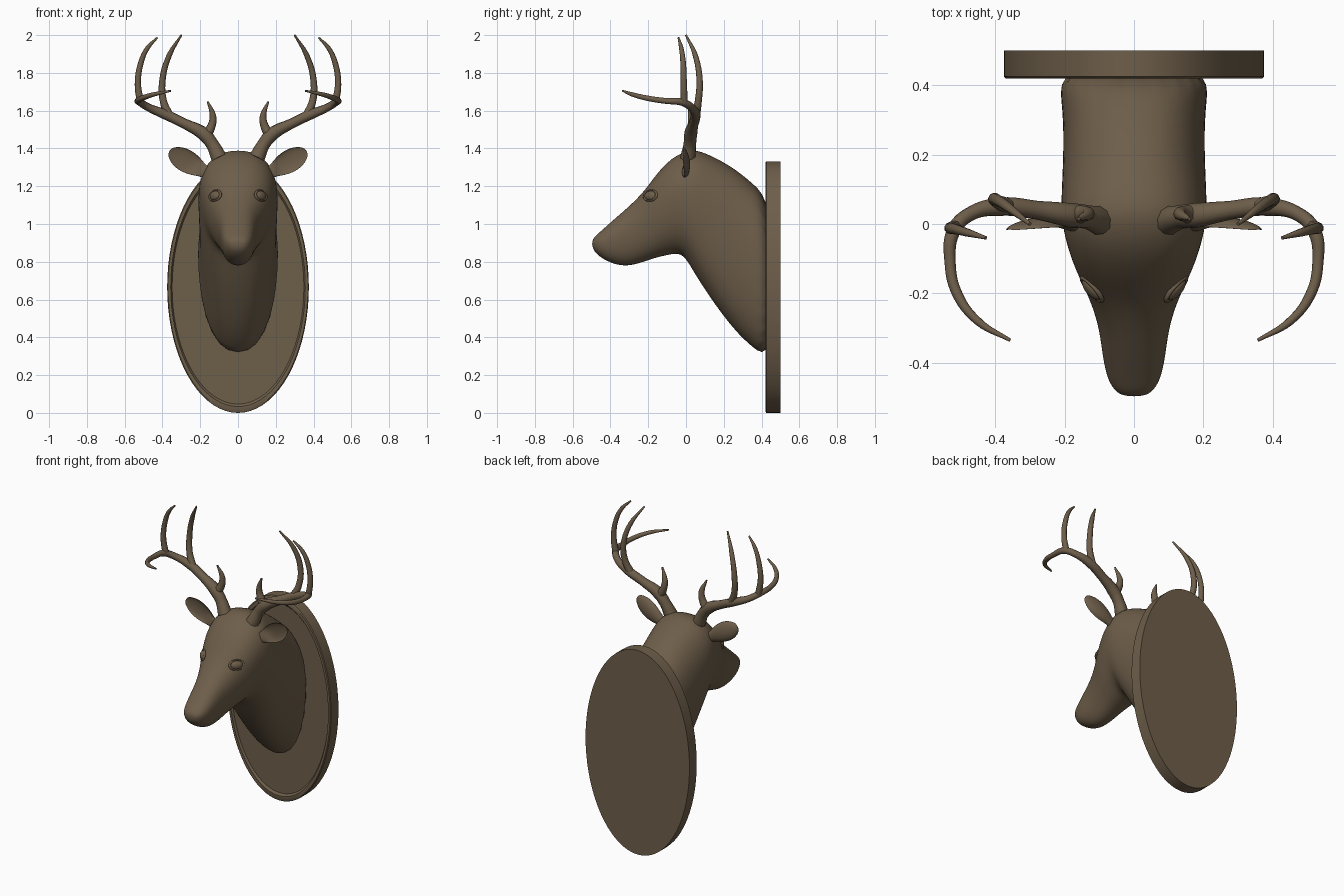
import bpy, bmesh, math
from mathutils import Vector

if "Cube" in bpy.data.objects:
    bpy.data.objects.remove(bpy.data.objects["Cube"])

brown = bpy.data.materials.new("dark brown")
brown.diffuse_color = (0.155, 0.112, 0.068, 1)
brown.use_nodes = True
brown.node_tree.nodes["Principled BSDF"].inputs["Base Color"].default_value = brown.diffuse_color


def finish(ob, angle=50):
    if not ob.data.materials:
        ob.data.materials.append(brown)
    bpy.ops.object.select_all(action='DESELECT')
    ob.select_set(True)
    bpy.context.view_layer.objects.active = ob
    bpy.ops.object.shade_smooth_by_angle(angle=math.radians(angle))


def loft(name, rings, subsurf=0, angle=50):
    """Skin a list of equal-length point rings and cap both ends."""
    bm = bmesh.new()
    vs = [[bm.verts.new(p) for p in r] for r in rings]
    n = len(vs[0])
    for a, b in zip(vs, vs[1:]):
        for i in range(n):
            j = (i + 1) % n
            bm.faces.new((a[i], a[j], b[j], b[i]))
    bm.faces.new(vs[0])
    bm.faces.new(vs[-1])
    bmesh.ops.recalc_face_normals(bm, faces=bm.faces)
    me = bpy.data.meshes.new(name)
    bm.to_mesh(me)
    bm.free()
    ob = bpy.data.objects.new(name, me)
    bpy.context.collection.objects.link(ob)
    finish(ob, angle)
    if subsurf:
        m = ob.modifiers.new("smooth", 'SUBSURF')
        m.levels = m.render_levels = subsurf
    return ob


def circle(n):
    return [(math.cos(2 * math.pi * i / n), math.sin(2 * math.pi * i / n)) for i in range(n)]


def spow(v, e):
    return math.copysign(abs(v) ** e, v)


# wall plaque: oval board with a raised rim
plaque = [(1, 0.50), (1, 0.425), (0.988, 0.42), (0.95, 0.42), (0.93, 0.432)]
loft("plaque", [[(0.375 * s * c, y, 0.666 + 0.666 * s * d) for c, d in circle(72)]
                for s, y in plaque], angle=35)

# head and neck: top y, top z, bottom y, bottom z, half width
stations = [
    (-0.497, 0.912, -0.497, 0.876, 0.030),
    (-0.482, 0.936, -0.475, 0.840, 0.058),
    (-0.45, 0.963, -0.42, 0.802, 0.080),
    (-0.38, 1.027, -0.345, 0.776, 0.092),
    (-0.30, 1.095, -0.27, 0.782, 0.102),
    (-0.22, 1.175, -0.18, 0.815, 0.132),
    (-0.16, 1.263, -0.11, 0.832, 0.165),
    (-0.08, 1.35, -0.045, 0.845, 0.192),
    (0.0, 1.39, -0.005, 0.825, 0.206),
    (0.06, 1.395, 0.04, 0.745, 0.210),
    (0.14, 1.362, 0.125, 0.61, 0.206),
    (0.25, 1.303, 0.25, 0.44, 0.202),
    (0.35, 1.222, 0.35, 0.343, 0.207),
    (0.46, 1.12, 0.46, 0.265, 0.222)]
rings = []
for ty, tz, by, bz, w in stations:
    ring = []
    for c, s in circle(24):
        v = spow(s, 0.87)
        f = (v + 1) / 2
        ring.append((w * spow(c, 0.87) * (1 + 0.12 * v), by + (ty - by) * f, bz + (tz - bz) * f))
    rings.append(ring)
loft("head_and_neck", rings, subsurf=2, angle=180)


def tube(name, pts, radii):
    """Tapered round branch through the points."""
    cu = bpy.data.curves.new(name, 'CURVE')
    cu.dimensions = '3D'
    cu.bevel_depth = 1
    cu.bevel_resolution = 3
    cu.resolution_u = 6
    cu.use_fill_caps = True
    sp = cu.splines.new('BEZIER')
    sp.bezier_points.add(len(pts) - 1)
    for b, p, r in zip(sp.bezier_points, pts, radii):
        b.co = p
        b.radius = r
        b.handle_left_type = b.handle_right_type = 'AUTO'
    ob = bpy.data.objects.new(name, cu)
    bpy.context.collection.objects.link(ob)
    bpy.ops.object.select_all(action='DESELECT')
    ob.select_set(True)
    bpy.context.view_layer.objects.active = ob
    bpy.ops.object.convert(target='MESH')
    finish(bpy.context.view_layer.objects.active, 60)


antler = {
    "antler_beam": ([(0.10, 0.01, 1.35), (0.135, 0.02, 1.42), (0.18, 0.025, 1.475), (0.28, 0.04, 1.53),
                     (0.385, 0.05, 1.58), (0.47, 0.03, 1.615), (0.52, -0.02, 1.645), (0.53, -0.11, 1.652),
                     (0.51, -0.20, 1.665), (0.45, -0.28, 1.685), (0.357, -0.335, 1.705)],
                    [0.042, 0.034, 0.036, 0.027, 0.027, 0.021, 0.020, 0.016, 0.015, 0.012, 0.005]),
    "brow_tine": ([(0.175, 0.025, 1.46), (0.14, 0.03, 1.52), (0.133, 0.028, 1.57), (0.16, 0.015, 1.648)],
                  [0.030, 0.022, 0.018, 0.005]),
    "inner_tine": ([(0.36, 0.05, 1.565), (0.395, 0.065, 1.65), (0.40, 0.072, 1.76), (0.365, 0.05, 1.89),
                    (0.30, 0.0, 2.0)], [0.024, 0.019, 0.017, 0.014, 0.005]),
    "outer_tine": ([(0.515, -0.01, 1.64), (0.53, -0.012, 1.74), (0.515, -0.015, 1.85), (0.48, -0.025, 1.93),
                    (0.427, -0.04, 1.987)], [0.020, 0.017, 0.015, 0.012, 0.005])}

# ear: distance along the ear, half width, cup depth
ear = [(-0.03, 0.028, 0.022), (0.02, 0.034, 0.026), (0.06, 0.052, 0.034), (0.11, 0.063, 0.036),
       (0.16, 0.060, 0.030), (0.20, 0.042, 0.020), (0.225, 0.018, 0.009)]

for side, sx in (("left", 1), ("right", -1)):
    for part, (pts, radii) in antler.items():
        tube(f"{part}_{side}", [(sx * x, y, z) for x, y, z in pts], radii)

    # cupped ear, hollow towards the front
    rings = []
    for t, w, d in ear:
        ring = []
        for c, s in circle(16):
            hollow = 0.55 if t > 0.03 else -0.6
            y = 0.012 - 0.10 * max(t, 0) ** 1.0 * 0.9 / 1.8 - 0.012 + d * (s if s > 0 else -s * hollow)
            ring.append((sx * (0.17 + 0.86 * t - 0.51 * w * c), y - 0.008, 1.272 + 0.51 * t + 0.86 * w * c))
        rings.append(ring)
    loft(f"ear_{side}", rings, subsurf=2, angle=180)

    # eyeball and almond-shaped lid
    normal = Vector((sx * 0.72, -0.62, 0.3))
    rot = normal.to_track_quat('Z', 'Y').to_euler()
    pos = Vector((sx * 0.121, -0.188, 1.15))
    bpy.ops.mesh.primitive_uv_sphere_add(segments=24, ring_count=12, radius=1, location=pos, rotation=rot)
    eye = bpy.context.object
    eye.name = f"eye_{side}"
    eye.scale = (0.038, 0.026, 0.018)
    finish(eye, 180)
    bpy.ops.mesh.primitive_torus_add(major_segments=32, minor_segments=8, major_radius=1, minor_radius=0.18,
                                     location=pos, rotation=rot)
    lid = bpy.context.object
    lid.name = f"eyelid_{side}"
    lid.scale = (0.042, 0.029, 0.04)
    finish(lid, 180)
